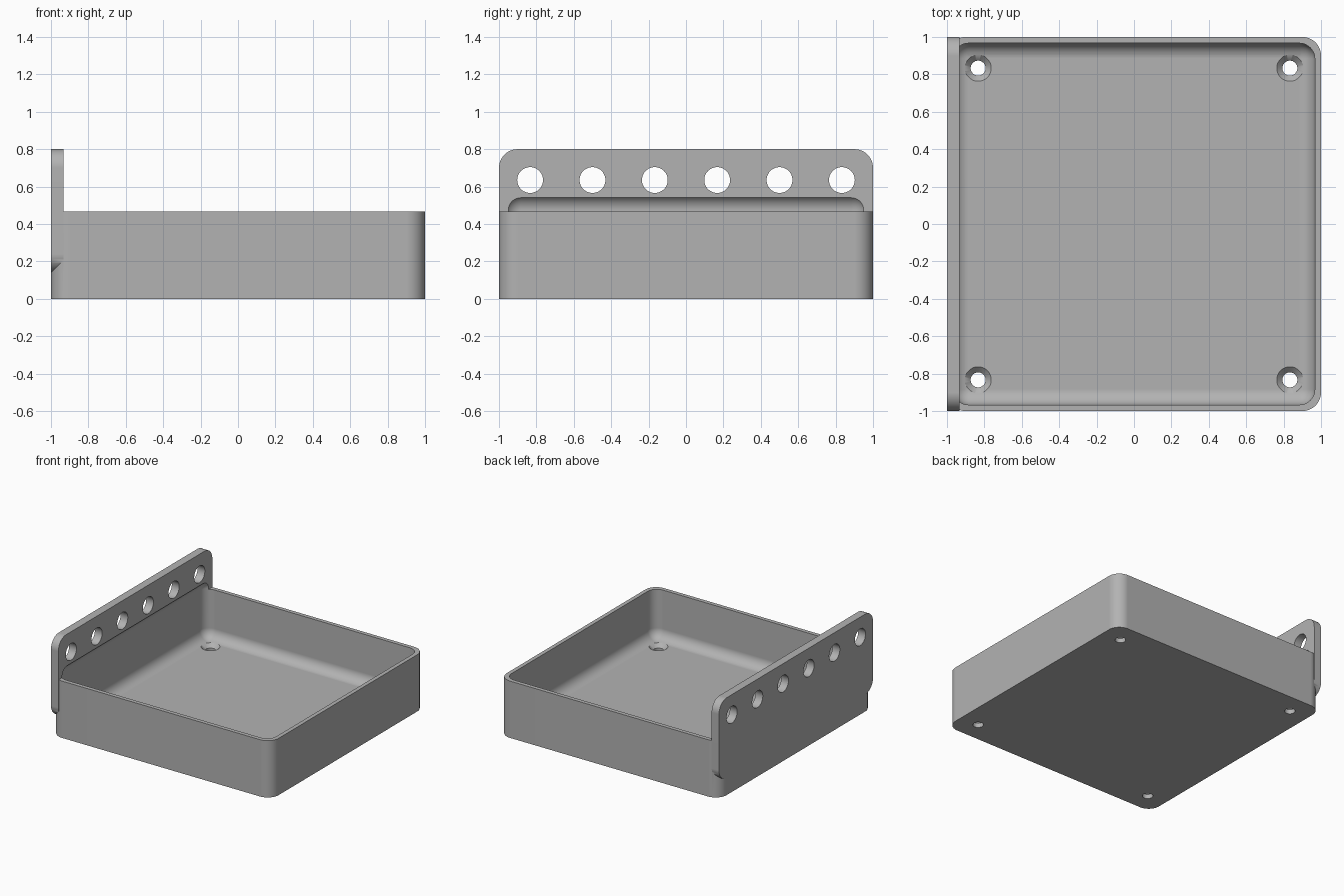
import bpy
import bmesh
import math
from mathutils import Matrix, Vector

default = bpy.data.objects.get("Cube")
if default:
    bpy.data.objects.remove(default)

WALL = 1 / 30
RADIUS = 0.1
FLOOR = 2 * WALL
RIM = 14 * WALL
FLANGE = 2 * WALL
HOLE = 25 * WALL

grey = bpy.data.materials.new("plain grey")
grey.use_nodes = True
colour = (0.45, 0.45, 0.45, 1)
grey.diffuse_color = colour
grey.node_tree.nodes["Principled BSDF"].inputs["Base Color"].default_value = colour


def finish(name, bm):
    mesh = bpy.data.meshes.new(name)
    bm.to_mesh(mesh)
    bm.free()
    mesh.materials.append(grey)
    obj = bpy.data.objects.new(name, mesh)
    bpy.context.collection.objects.link(obj)
    return obj


def rounded_box(name, low, high, radius, axis=None, segments=12):
    """Box with rounded edges; axis limits rounding to edges along it."""
    low, high = Vector(low), Vector(high)
    bm = bmesh.new()
    bmesh.ops.create_cube(bm, size=1)
    size = high - low
    for v in bm.verts:
        v.co = (low + high) / 2 + Vector(a * b for a, b in zip(v.co, size))
    edges = [e for e in bm.edges if axis is None
             or abs((e.verts[0].co - e.verts[1].co)[axis]) > 1e-4]
    bmesh.ops.bevel(bm, geom=edges, offset=radius, segments=segments,
                    profile=0.5, affect='EDGES')
    return finish(name, bm)


def cutter(name, pos, r1, r2, depth, turn=None):
    bm = bmesh.new()
    matrix = Matrix.Translation(pos) @ (turn or Matrix())
    bmesh.ops.create_cone(bm, cap_ends=True, segments=48, radius1=r1,
                          radius2=r2, depth=depth, matrix=matrix)
    return finish(name, bm)


def combine(target, tool, operation):
    mod = target.modifiers.new("combine", 'BOOLEAN')
    mod.object, mod.operation, mod.solver = tool, operation, 'EXACT'
    bpy.ops.object.select_all(action='DESELECT')
    bpy.context.view_layer.objects.active = target
    bpy.ops.object.modifier_apply(modifier=mod.name)
    bpy.data.objects.remove(tool)


# Outer tray and the upright flange on its right side
tray = rounded_box("tray_with_flange", (-1, -1, 0), (1, 1, RIM), RADIUS, axis=2)
flange = rounded_box("flange", (-1, -1, 0.14), (FLANGE - 1, 1, 0.8), RADIUS, axis=0)
combine(tray, flange, 'UNION')

# Filleted cavity, reaching up into the flange
inner = 1 - WALL
cavity = rounded_box("cavity", (-inner, -inner, FLOOR), (inner, inner, 0.557), 0.083)
combine(tray, cavity, 'DIFFERENCE')

# Countersunk screw holes in the floor
for x in (-HOLE, HOLE):
    for y in (-HOLE, HOLE):
        combine(tray, cutter("screw_hole", (x, y, 0), 0.04, 0.04, 0.3), 'DIFFERENCE')
        # The cone carries on a little above the floor
        combine(tray, cutter("countersink", (x, y, FLOOR - 0.01), 0.04, 0.08, 0.04),
                'DIFFERENCE')

# Row of holes through the flange
sideways = Matrix.Rotation(math.pi / 2, 4, 'Y')
for i in range(6):
    y = -HOLE + i * HOLE * 2 / 5
    combine(tray, cutter("flange_hole", (-1, y, 0.635), 0.069, 0.069, 0.4, sideways),
            'DIFFERENCE')

# Smooth fillets, flat walls
tray.select_set(True)
bpy.context.view_layer.objects.active = tray
bpy.ops.object.shade_smooth_by_angle(angle=math.radians(30))
weighted = tray.modifiers.new("flat_walls", 'WEIGHTED_NORMAL')
weighted.keep_sharp = True
